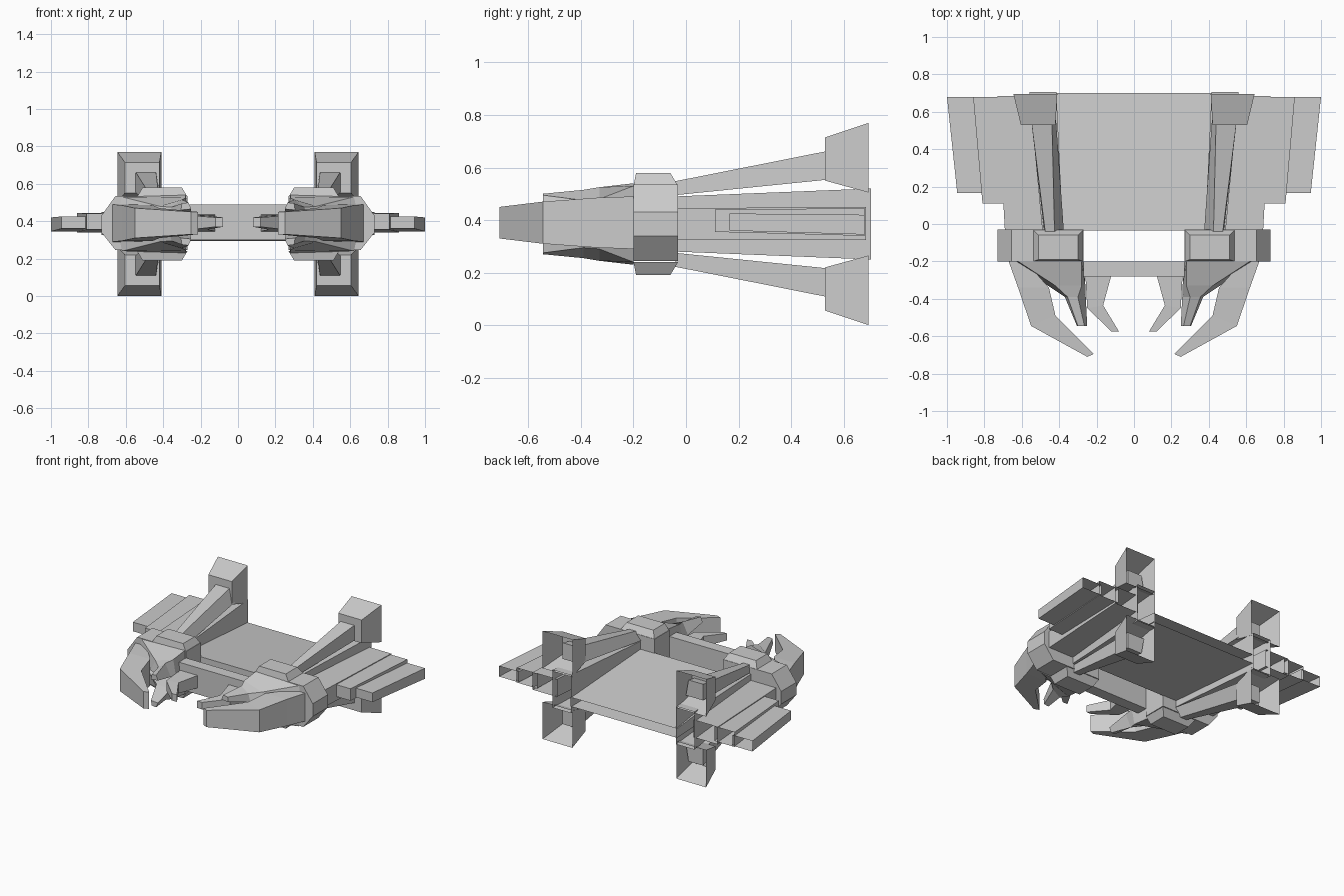
import bpy, bmesh

if "Cube" in bpy.data.objects:
    bpy.data.objects.remove(bpy.data.objects["Cube"])

MID = 0.385  # height of the plane the hull is mirrored about


def loft(name, rings, open_end=False, mirror=True, flip=False):
    """Skin a chain of equal-length point rings; flip reflects it top to bottom."""
    bm = bmesh.new()
    loops = [[bm.verts.new((x, y, 2 * MID - z if flip else z)) for x, y, z in r] for r in rings]
    for a, b in zip(loops, loops[1:]):
        n = len(a)
        for i in range(n):
            j = (i + 1) % n
            bm.faces.new((a[i], a[j], b[j], b[i]))
    bm.faces.new(loops[0])
    if not open_end:
        bm.faces.new(loops[-1])
    bmesh.ops.recalc_face_normals(bm, faces=bm.faces)
    if open_end:
        # orient hollow shells outward: the front cap must face forward
        bm.normal_update()
        cap = [f for f in bm.faces if abs(f.normal.y) > 0.95]
        if cap and cap[0].normal.y > 0:
            bmesh.ops.reverse_faces(bm, faces=bm.faces)
    me = bpy.data.meshes.new(name)
    bm.to_mesh(me)
    bm.free()
    ob = bpy.data.objects.new(name, me)
    bpy.context.collection.objects.link(ob)
    if mirror:
        ob.modifiers.new("Mirror", 'MIRROR')
    return ob


def section(y, pts):
    return [(x, y, z) for x, z in pts]


def rect(y, x0, x1, z0, z1):
    return section(y, [(x0, z0), (x1, z0), (x1, z1), (x0, z1)])


def blade(outer, inner, z0, z1):
    """Cross-section of a claw between an outer and an inner plan point."""
    return [(*outer, z0), (*inner, z0), (*inner, z1), (*outer, z1)]


def collar_ring(y):
    return section(y, [(0.27, 0.535), (0.655, 0.535), (0.73, 0.43),
                       (0.73, 0.34), (0.655, 0.245), (0.27, 0.245)])


# Central deck (hollow at the rear) and front crossbar
loft("center_deck", [rect(-0.035, -0.42, 0.42, 0.325, 0.435),
                     rect(0.70, -0.42, 0.42, 0.295, 0.36)], open_end=True, mirror=False)
loft("front_crossbar", [rect(-0.28, -0.27, 0.27, 0.30, 0.49),
                        rect(-0.20, -0.27, 0.27, 0.30, 0.49)], mirror=False)

# Nacelles between the struts, hollow at the rear
loft("nacelle", [rect(-0.04, 0.38, 0.49, 0.28, 0.49),
                 rect(0.705, 0.415, 0.56, 0.25, 0.52)], open_end=True)

# Three stepped wing panels, hollow at the rear
loft("root_wing", [rect(-0.04, 0.47, 0.69, 0.325, 0.445),
                   rect(0.685, 0.54, 0.73, 0.325, 0.45)], open_end=True)
loft("inner_wing", [rect(0.11, 0.66, 0.81, 0.355, 0.44),
                    rect(0.68, 0.70, 0.86, 0.34, 0.445)], open_end=True)
loft("outer_wing", [rect(0.165, 0.79, 0.945, 0.36, 0.425),
                    rect(0.68, 0.845, 1.0, 0.345, 0.42)], open_end=True)

# Collars between nacelles and heads
loft("collar", [collar_ring(-0.20), collar_ring(-0.03)])

# Outer claws
loft("outer_claw", [blade((0.67, -0.20), (0.58, -0.20), 0.29, 0.49),
                    blade((0.62, -0.34), (0.455, -0.34), 0.295, 0.485),
                    blade((0.55, -0.545), (0.42, -0.49), 0.31, 0.47),
                    blade((0.25, -0.71), (0.215, -0.695), 0.33, 0.45)])

# Inner pincers
loft("inner_pincer", [blade((0.26, -0.27), (0.12, -0.27), 0.345, 0.435),
                      blade((0.25, -0.45), (0.165, -0.435), 0.355, 0.43),
                      blade((0.12, -0.575), (0.08, -0.575), 0.37, 0.42)])

# Parts repeated above and below the hull
for flip, side in ((False, "upper"), (True, "lower")):
    # Raised block on the collar
    cap_base = [(0.27, -0.20, 0.53), (0.54, -0.20, 0.53), (0.54, -0.03, 0.53), (0.27, -0.03, 0.53)]
    cap_top = [(0.30, -0.19, 0.58), (0.51, -0.19, 0.58), (0.51, -0.06, 0.58), (0.30, -0.06, 0.58)]
    loft(side + "_collar_block", [cap_base, cap_top], flip=flip)

    # Faceted fang in front of the collar
    loft(side + "_fang", [
        section(-0.20, [(0.27, MID), (0.65, MID), (0.62, 0.53), (0.28, 0.54)]),
        section(-0.33, [(0.26, 0.42), (0.46, 0.40), (0.42, 0.48), (0.28, 0.525)]),
        section(-0.39, [(0.258, 0.43), (0.37, 0.42), (0.355, 0.475), (0.30, 0.515)]),
        section(-0.545, [(0.25, 0.465), (0.305, 0.46), (0.30, 0.495), (0.265, 0.50)])], flip=flip)

    # Strut reaching back to the thruster
    loft(side + "_strut", [
        section(-0.04, [(0.375, 0.495), (0.48, 0.495), (0.475, 0.548), (0.425, 0.548)]),
        section(0.60, [(0.42, 0.56), (0.555, 0.56), (0.555, 0.675), (0.44, 0.675)])], flip=flip)

    # Flared thruster bell, hollow at the rear
    loft(side + "_thruster", [rect(0.53, 0.42, 0.605, 0.55, 0.715),
                              rect(0.695, 0.41, 0.645, 0.505, 0.77)], open_end=True, flip=flip)
